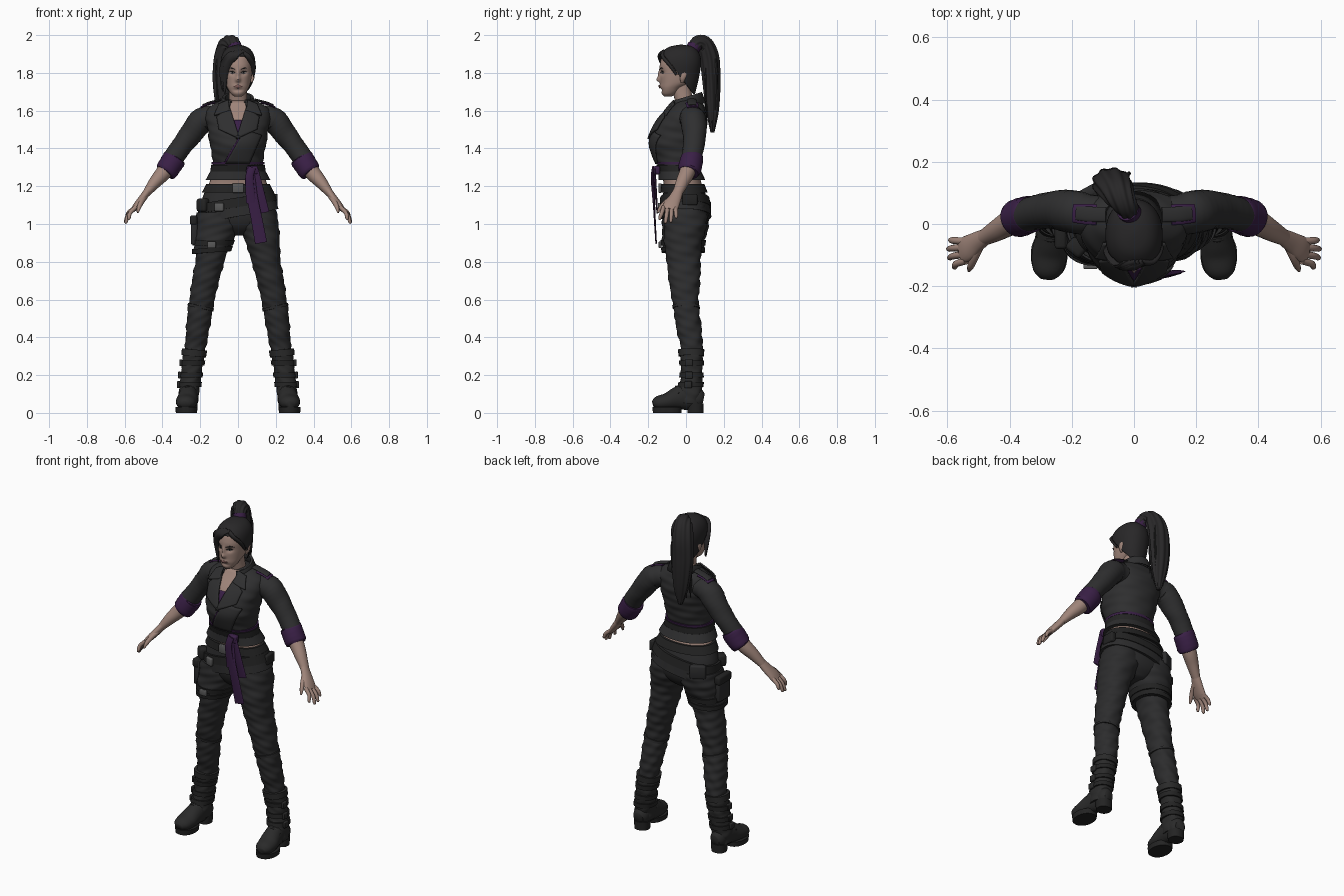
import bpy, bmesh, math, random
from mathutils import Vector
random.seed(4)
COL = dict(jacket=(.028, .028, .029), trousers=(.025, .025, .026), boot=(.023, .023, .023),
           hair=(.021, .02, .021), purple=(.042, .014, .062), skin=(.35, .235, .195),
           leather=(.017, .017, .017), metal=(.10, .10, .10), lips=(.24, .12, .11), eye_white=(.4, .38, .36))
MAT = {}
for k, c in COL.items():
    MAT[k] = bpy.data.materials.new(k)
    MAT[k].diffuse_color = (*c, 1)


# ---------- helpers ----------
def make(name, verts, faces, mat, side=0, solid=0, keep=None):
    """side 0: as is, 1: mirrored pair, -1: flipped to -x"""
    if side == -1:
        verts = [(-v[0], v[1], v[2]) for v in verts]
    me = bpy.data.meshes.new(name)
    me.from_pydata([tuple(v) for v in verts], [], faces)
    bm = bmesh.new()
    bm.from_mesh(me)
    if keep:
        bmesh.ops.delete(bm, geom=[f for f in bm.faces if not keep(f.calc_center_median())], context='FACES')
    bmesh.ops.recalc_face_normals(bm, faces=bm.faces)
    bm.to_mesh(me)
    bm.free()
    me.materials.append(MAT[mat])
    me.shade_smooth()
    me.set_sharp_from_angle(angle=math.radians(50))
    ob = bpy.data.objects.new(name, me)
    bpy.context.collection.objects.link(ob)
    if side == 1:
        ob.modifiers.new('mirror', 'MIRROR')
    if solid:
        m = ob.modifiers.new('solid', 'SOLIDIFY')
        m.thickness, m.offset = solid, 0
    return ob


def skin(name, rings, mat, loop=False, **kw):
    n, m = len(rings[0]), len(rings)
    f = [(i * n + j, i * n + (j + 1) % n, (i + 1) % m * n + (j + 1) % n, (i + 1) % m * n + j)
         for i in range(m if loop else m - 1) for j in range(n)]
    if not loop:
        f += [tuple(range(n)), tuple(range((m - 1) * n, m * n))]
    return make(name, [p for r in rings for p in r], f, mat, **kw)


def at(T, z):
    """smooth lookup of (cx, cy, rx, ry) at height z"""
    z = min(max(z, T[0][0]), T[-1][0])
    i = max(k for k in range(len(T) - 1) if T[k][0] <= z)
    h = T[i + 1][0] - T[i][0]
    s = (z - T[i][0]) / h

    def slope(k, c):
        a, b = T[max(k - 1, 0)], T[min(k + 1, len(T) - 1)]
        return (b[c] - a[c]) / (b[0] - a[0])
    return [T[i][c] * (2*s**3 - 3*s*s + 1) + T[i + 1][c] * (3*s*s - 2*s**3)
            + h * (slope(i, c) * (s**3 - 2*s*s + s) + slope(i + 1, c) * (s**3 - s*s)) for c in range(1, 5)]


def g(d, w):
    return math.exp(-(d / w) ** 2)


def face_relief(x, z):
    return (-.020 * g(x, .012) * g(z - 1.764, .014) - .012 * g(x, .010) * g(z - 1.795, .022)
            + .011 * g(abs(x) - .031, .018) * g(z - 1.802, .014) - .006 * g(x, .022) * g(z - 1.729, .010)
            + .006 * g(x, .025) * g(z - 1.709, .009))


def surf(T, z, t, off=0):
    cx, cy, rx, ry = at(T, z)
    c, s = math.cos(t), math.sin(t)
    e = 2 / 2.2
    x = cx + (rx + off) * math.copysign(abs(c) ** e, c)
    y = cy + (ry + off) * math.copysign(abs(s) ** e, s)
    return (x, y + (face_relief(x, z) if T is HEAD and s < 0 else 0), z)


def loft(name, T, z0, z1, mat, off=0, n=40, m=30, wr=0, **kw):
    rings = []
    for i in range(m + 1):
        z = z0 + (z1 - z0) * i / m
        rings.append([surf(T, z, a, off + wr * math.sin(3 * a + 31 * z) * math.sin(95 * z + 2 * math.cos(a)))
                      for a in (math.tau * j / n for j in range(n))])
    return skin(name, rings, mat, **kw)


def belt(name, T, z, h, mat, off=.01, tilt=0, flare=0, **kw):
    rings = []
    for j in range(48):
        a = math.tau * j / 48
        zz = z + tilt * math.cos(a)
        rings.append([surf(T, zz + dz, a, o) for dz, o in
                      ((-h / 2, off - .02), (-h / 2, off + flare), (h / 2, off), (h / 2, off - .02))])
    return skin(name, rings, mat, loop=True, **kw)


def tube(name, pts, mat, ref=(1, 0, 0), n=20, steps=5, ridge=0, wr=0, **kw):
    """pts: (x, y, z, half width along ref, half width across)"""
    P, path = [Vector(p) for p in pts], []
    for i in range(len(P) - 1):
        a, b, c, d = P[max(i - 1, 0)], P[i], P[i + 1], P[min(i + 2, len(P) - 1)]
        for k in range(steps + (i == len(P) - 2)):
            s = k / steps
            path.append(.5 * (2*b + (c - a)*s + (2*a - 5*b + 4*c - d)*s*s + (3*b - a - 3*c + d)*s**3))
    rings = []
    for i, p in enumerate(path):
        t = (path[min(i + 1, len(path) - 1)] - path[max(i - 1, 0)]).to_3d().normalized()
        u = Vector(ref)
        u = (u - t * u.dot(t)).normalized()
        v = t.cross(u)
        ring = []
        for j in range(n):
            q = math.tau * j / n
            r = 1 + ridge * math.cos(9 * q) + wr * math.sin(2 * q + i) * math.sin(i * 1.7)
            ring.append(p.to_3d() + u * (p[3] * r * math.cos(q)) + v * (p[4] * r * math.sin(q)))
        rings.append(ring)
    return skin(name, rings, mat, **kw)


def patch(name, T, q, mat, off=.008, th=.006, **kw):
    """plate laid over the front of T; q = four (x, z) corners"""
    N, vs = 10, []
    for i in range(N + 1):
        for j in range(N + 1):
            s, t = i / N, j / N
            x, z = [(1-s)*(1-t)*q[0][k] + s*(1-t)*q[1][k] + s*t*q[2][k] + (1-s)*t*q[3][k] for k in (0, 1)]
            cx, cy, rx, ry = at(T, z)
            u = min(1, abs(x - cx) / rx)
            y = cy - ry * (1 - u ** 2.2) ** (1 / 2.2) - off + (face_relief(x, z) if T is HEAD else 0)
            vs.append((x, y, z))
    f = [(i*(N+1)+j, (i+1)*(N+1)+j, (i+1)*(N+1)+j+1, i*(N+1)+j+1) for i in range(N) for j in range(N)]
    return make(name, vs, f, mat, solid=th, **kw)


def box(name, loc, size, mat, side=0, rot=0):
    bm = bmesh.new()
    bmesh.ops.create_cube(bm, size=1)
    for v in bm.verts:
        x, y = v.co.x * size[0], v.co.y * size[1]
        v.co = (loc[0] + x * math.cos(rot) - y * math.sin(rot), loc[1] + x * math.sin(rot) + y * math.cos(rot),
                loc[2] + v.co.z * size[2])
    bmesh.ops.bevel(bm, geom=bm.edges[:], offset=min(size) * .25, segments=2, affect='EDGES', profile=.5)
    bm.verts.index_update()
    make(name, [v.co.copy() for v in bm.verts], [[v.index for v in f.verts] for f in bm.faces], mat, side)
    bm.free()


def table(*rows):  # (z, half width, front y, back y)
    return [(z, 0, (f + b) / 2, w, (b - f) / 2) for z, w, f, b in rows]


BODY = table((.94, .05, -.06, .06), (.98, .14, -.10, .10), (1.03, .19, -.12, .118), (1.1, .198, -.125, .118),
             (1.17, .176, -.12, .1), (1.22, .15, -.118, .08), (1.3, .13, -.14, .065), (1.36, .133, -.165, .078),
             (1.43, .147, -.183, .092), (1.5, .157, -.16, .105), (1.56, .168, -.125, .108), (1.6, .165, -.09, .1),
             (1.635, .125, -.062, .085), (1.66, .07, -.045, .06))
HEAD = table((1.674, .018, -.115, -.08), (1.69, .038, -.128, -.05), (1.72, .056, -.134, -.02), (1.75, .067, -.136, .03),
             (1.8, .074, -.138, .055), (1.85, .076, -.137, .065), (1.9, .062, -.115, .05), (1.93, .02, -.06, .0))
HAIR = table((1.69, .05, -.05, .045), (1.75, .076, -.11, .06), (1.8, .085, -.142, .07), (1.85, .089, -.147, .077),
             (1.89, .083, -.138, .072), (1.92, .066, -.112, .055), (1.938, .04, -.08, .03), (1.946, .008, -.035, -.015))
LEG = [(.28, .236, .03, .05, .05), (.35, .225, .03, .055, .058), (.45, .212, .015, .062, .067), (.55, .199, .002, .066, .067),
       (.6, .19, -.004, .067, .07), (.7, .172, -.008, .072, .083), (.8, .149, -.012, .077, .09), (.9, .131, -.015, .09, .1),
       (1.0, .107, -.002, .108, .112), (1.1, .095, -.002, .1, .11)]
SHAFT = [(.05, .263, .02, .05, .06), (.1, .261, .018, .054, .066), (.15, .255, .026, .054, .06), (.22, .246, .03, .055, .056),
         (.34, .229, .027, .06, .062)]

# ---------- legs and boots ----------
loft('trouser_leg', LEG, .28, 1.1, 'trousers', m=90, wr=.004, side=1)
loft('trouser_seat', BODY, .94, 1.205, 'trousers')
loft('boot_shaft', SHAFT, .05, .325, 'boot', m=40, wr=.003, side=1)
belt('boot_cuff', SHAFT, .318, .035, 'boot', off=.008, tilt=.006, side=1)
for z in (.15, .2, .265):
    belt('boot_strap', SHAFT, z, .026, 'leather', off=.008, side=1)
    c = at(SHAFT, z)
    box('boot_buckle', (c[0] + c[2] + .006, c[1] - .015, z), (.016, .04, .036), 'boot', side=1)
tube('boot_foot', [(.258, .09, .07, .03, .035), (.26, .065, .075, .045, .055), (.262, 0, .085, .05, .07),
                   (.266, -.05, .075, .053, .06), (.272, -.1, .06, .057, .045), (.277, -.15, .052, .048, .036),
                   (.279, -.174, .045, .025, .018)], 'boot', side=1)
for z in (.075, .1, .122):
    tube('boot_lace', [(.22, -.125 + z / 1.4, z - .02, .006, .006), (.267, -.14 + z / 1.4, z + .017, .006, .006),
                       (.31, -.125 + z / 1.4, z - .02, .006, .006)], 'leather', ref=(0, 1, 0), n=8, side=1)
SOLE = [(0, .273, -.1, .056, .075), (.03, .273, -.1, .059, .078)]
HEEL = [(0, .26, .05, .043, .042), (.05, .26, .05, .046, .044)]
loft('boot_sole', SOLE, 0, .03, 'leather', m=1, side=1)
loft('boot_heel', HEEL, 0, .05, 'leather', m=1, side=1)
belt('knee_seam', LEG, .56, .014, 'trousers', off=.005, tilt=.015, side=1)

# ---------- hips: belts, thigh rig, pouches ----------
loft('midriff', BODY, 1.19, 1.28, 'skin', off=.001)
belt('waist_belt', BODY, 1.19, .045, 'leather', off=.014)
belt('hip_belt', BODY, 1.115, .05, 'leather', off=.014, tilt=.035)
belt('hip_wrap', BODY, 1.07, .06, 'trousers', off=.009, tilt=.04, flare=.006)
box('waist_buckle', (0, -.138, 1.19), (.06, .016, .05), 'metal')
box('hip_buckle', (-.1, -.132, 1.09), (.05, .02, .045), 'metal', rot=-.35)
loft('thigh_wrap', LEG, .855, 1.06, 'trousers', off=.012, wr=.004, side=-1)
belt('thigh_hem', LEG, .862, .025, 'leather', off=.02, tilt=-.008, side=-1)
belt('thigh_strap', LEG, .9, .028, 'leather', off=.019, side=-1)
box('thigh_pouch', (-.232, -.02, .965), (.035, .11, .15), 'trousers')
box('thigh_pouch_flap', (-.236, -.02, 1.02), (.038, .12, .05), 'leather')
box('thigh_buckle', (-.14, -.137, .89), (.045, .016, .035), 'metal')
box('hip_pouch', (-.185, -.075, 1.1), (.06, .05, .07), 'leather', rot=-.7)
box('back_pouch', (-.15, .1, 1.08), (.09, .035, .08), 'trousers', rot=.5)
box('side_pouch', (.195, .02, 1.13), (.03, .08, .06), 'leather')

# ---------- jacket ----------
loft('jacket_body', BODY, 1.245, 1.66, 'jacket', off=.004, m=60, wr=.003)
belt('jacket_hem', BODY, 1.255, .045, 'jacket', off=.014, flare=.012)
belt('jacket_waistband', BODY, 1.295, .035, 'leather', off=.013)
belt('waist_trim', BODY, 1.322, .014, 'purple', off=.011)
patch('chest', BODY, [(-.062, 1.652), (.062, 1.652), (.012, 1.49), (-.012, 1.49)], 'skin', off=.006)
patch('undershirt', BODY, [(-.036, 1.548), (.036, 1.548), (.014, 1.48), (-.014, 1.48)], 'purple', off=.009)
patch('wrap_edge', BODY, [(.025, 1.495), (.045, 1.485), (-.055, 1.325), (-.075, 1.325)], 'purple', off=.008)
patch('wrap_front', BODY, [(.035, 1.50), (.125, 1.47), (.06, 1.32), (-.066, 1.32)], 'jacket', off=.012)
patch('lapel_lower', BODY, [(.046, 1.625), (.112, 1.565), (.1, 1.50), (-.01, 1.45)], 'jacket', off=.02, th=.01, side=1)
patch('lapel_upper', BODY, [(.05, 1.655), (.1, 1.635), (.125, 1.575), (.045, 1.60)], 'jacket', off=.024, th=.01, side=1)
# folded collar: base, crest and fall, open at the front
rows = []
for j in range(33):
    a = math.radians(-62 + 304 * j / 32)
    f = (1 - math.sin(a)) / 2
    rows.append([(r * math.cos(a), .015 - .028 * f + r * .85 * math.sin(a), z - d * f)
                 for r, z, d in ((.066, 1.63, .02), (.07, 1.693, .05), (.08, 1.696, .05), (.104, 1.64, .045))])
make('collar', [p for r in rows for p in r],
     [(i * 4 + k, i * 4 + k + 1, i * 4 + k + 5, i * 4 + k + 4) for i in range(32) for k in range(3)], 'jacket', solid=.006)
tube('epaulette_lining', [(.12, .03, 1.642, .033, .006), (.16, .032, 1.634, .033, .006), (.196, .035, 1.617, .03, .006)],
     'purple', ref=(0, 1, 0), side=1)
tube('epaulette', [(.09, .03, 1.658, .024, .006), (.15, .032, 1.643, .024, .006), (.186, .035, 1.628, .022, .006)],
     'jacket', ref=(0, 1, 0), side=1)
tube('sleeve', [(.11, .03, 1.565, .06, .06), (.16, .033, 1.562, .066, .064), (.2, .04, 1.54, .069, .067),
                (.25, .045, 1.475, .062, .061), (.3, .04, 1.41, .056, .055), (.36, .025, 1.325, .054, .053)],
     'jacket', ref=(0, 1, 0), n=28, steps=7, wr=.03, side=1)
tube('cuff', [(.33, .032, 1.355, .056, .057), (.34, .03, 1.34, .061, .062), (.375, .018, 1.287, .06, .061),
              (.386, .014, 1.272, .052, .053)], 'purple', ref=(0, 1, 0), n=28, wr=.03, side=1)

# ---------- sash ----------
box('sash_knot', (.075, -.155, 1.285), (.06, .035, .045), 'purple')
for p in ([(.065, -.165, 1.29, .022, .005), (.075, -.17, 1.15, .028, .006), (.1, -.165, 1.02, .03, .005),
           (.122, -.158, .9, .032, .004)],
          [(.09, -.165, 1.29, .018, .005), (.115, -.16, 1.17, .024, .006), (.138, -.152, 1.06, .028, .004)],
          [(.075, -.172, 1.3, .02, .008), (.06, -.178, 1.24, .022, .008), (.07, -.172, 1.11, .026, .004)]):
    tube('sash_tail', p, 'purple')

# ---------- forearms and hands ----------
tube('forearm', [(.35, .024, 1.325, .045, .045), (.4, .003, 1.265, .041, .041), (.44, -.02, 1.22, .035, .033),
                 (.485, -.045, 1.163, .026, .021)], 'skin', ref=(0, 1, 0), side=1)
tube('palm', [(.475, -.04, 1.178, .026, .02), (.505, -.058, 1.137, .034, .02), (.535, -.078, 1.1, .042, .018),
              (.555, -.086, 1.075, .04, .013)], 'skin', ref=(0, 1, 0), side=1)
for y0, x1, y1, z1 in ((-.118, .582, -.138, 1.022), (-.097, .597, -.108, 1.003),
                       (-.075, .6, -.08, 1.008), (-.055, .594, -.052, 1.03)):
    tube('finger', [(.54, y0, 1.09, .012, .012), ((.56 + x1) / 2, (y0 + y1) / 2, (1.09 + z1) / 2 + .003, .011, .011),
                    (x1 - .005, y1, z1 + .01, .009, .009), (x1, y1, z1, .004, .004)], 'skin', ref=(0, 1, 0), n=10, side=1)
tube('thumb', [(.495, -.06, 1.145, .018, .016), (.512, -.105, 1.115, .014, .014), (.525, -.135, 1.085, .011, .011),
               (.531, -.15, 1.06, .005, .005)], 'skin', n=12, side=1)

# ---------- head ----------
NECK = [(1.58, 0, .012, .056, .05), (1.66, 0, -.012, .049, .048), (1.71, 0, -.022, .046, .05), (1.78, 0, -.03, .046, .05)]
loft('neck', NECK, 1.58, 1.78, 'skin')
loft('head', HEAD, 1.674, 1.93, 'skin', n=110, m=70)
patch('eye', HEAD, [(.017, 1.801), (.032, 1.807), (.046, 1.803), (.031, 1.796)], 'eye_white', off=.003, th=.003, side=1)
patch('iris', HEAD, [(.027, 1.797), (.027, 1.806), (.035, 1.806), (.035, 1.797)], 'hair', off=.005, th=.003, side=1)
patch('lash', HEAD, [(.015, 1.802), (.032, 1.811), (.05, 1.805), (.032, 1.807)], 'hair', off=.005, th=.003, side=1)
patch('brow', HEAD, [(.014, 1.818), (.036, 1.829), (.055, 1.822), (.036, 1.824)], 'hair', off=.003, th=.004, side=1)
patch('mouth', HEAD, [(-.024, 1.729), (0, 1.737), (.024, 1.729), (0, 1.719)], 'lips', off=.003, th=.004)
tube('ear', [(.07, -.02, 1.75, .006, .008), (.078, -.018, 1.77, .008, .014), (.081, -.012, 1.795, .007, .016),
             (.076, -.012, 1.81, .004, .008)], 'skin', side=1)

# ---------- hair ----------
loft('hair_cap', HAIR, 1.69, 1.946, 'hair', n=120, m=70, solid=.006,
     keep=lambda c: c.z > 1.888 or c.y > .03 - (c.z - 1.70) * .75)
for d in (0, .012, .024):
    tube('fringe', [(.03 - d, -.118, 1.912, .012, .012), (-.018 - d, -.14 + d / 3, 1.89, .02, .01),
                    (-.054 - d * .8, -.126 + d, 1.845, .02, .01), (-.068 - d * .6, -.105 + d, 1.78, .014, .009),
                    (-.07 - d * .6, -.09 + d, 1.69 + d, .004, .004)], 'hair', ridge=.08)
tube('fringe_right', [(.02, -.12, 1.912, .012, .01), (.055, -.122, 1.885, .014, .01), (.078, -.085, 1.84, .016, .009),
                      (.083, -.05, 1.79, .006, .006)], 'hair')
tube('hair_tie', [(-.008, .03, 1.915, .036, .036), (-.02, .045, 1.945, .037, .037)], 'purple', steps=2)
tube('ponytail', [(-.005, .03, 1.91, .03, .03), (-.025, .058, 1.957, .036, .036), (-.05, .098, 1.95, .05, .044),
                  (-.066, .124, 1.88, .06, .05), (-.072, .133, 1.78, .062, .047), (-.07, .138, 1.68, .056, .041),
                  (-.064, .14, 1.58, .042, .03), (-.06, .14, 1.485, .012, .01)], 'hair', n=72, ridge=.06)
for i in range(12):  # loose strands
    x, y, z = random.uniform(-.13, -.01), .13 + random.uniform(-.035, .04), random.uniform(1.49, 1.64)
    tube('strand', [(-.05, .1, 1.97, .004, .004), (x, y, 1.87, .006, .006), (x, y + .004, 1.74, .006, .006),
                    (x * .85 - .01, y, z, .002, .002)], 'hair', n=6)
